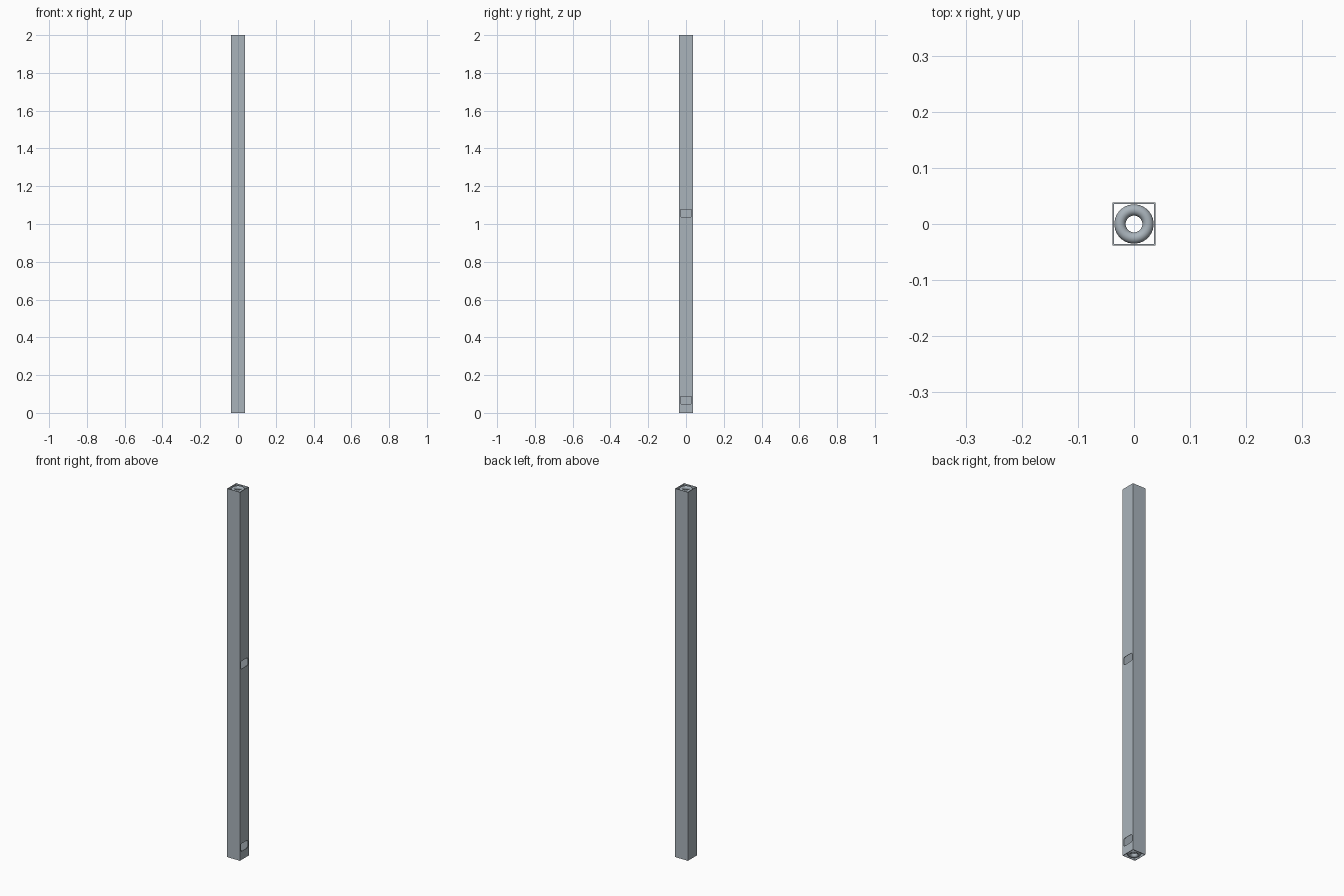
import bpy, bmesh, math

if "Cube" in bpy.data.objects:
    bpy.data.objects.remove(bpy.data.objects["Cube"])

HALF, WALL, HEIGHT = 0.038, 0.002, 2.0

steel = bpy.data.materials.new("blue_grey_steel")
steel.diffuse_color = (0.40, 0.455, 0.50, 1)
steel.use_nodes = True
steel.node_tree.nodes["Principled BSDF"].inputs["Base Color"].default_value = steel.diffuse_color


def make(name, bm):
    bmesh.ops.recalc_face_normals(bm, faces=bm.faces)
    me = bpy.data.meshes.new(name)
    bm.to_mesh(me)
    bm.free()
    me.materials.append(steel)
    ob = bpy.data.objects.new(name, me)
    bpy.context.collection.objects.link(ob)
    return ob


# thin square tube, open at both ends
bm = bmesh.new()
rings = []
for h in (HALF, HALF - WALL):
    for z in (0, HEIGHT):
        rings.append([bm.verts.new((x * h, y * h, z))
                      for x, y in ((-1, -1), (1, -1), (1, 1), (-1, 1))])
for a, b in ((0, 1), (2, 3), (0, 2), (1, 3)):
    for i in range(4):
        j = (i + 1) % 4
        bm.faces.new((rings[a][i], rings[a][j], rings[b][j], rings[b][i]))
tube = make("square_tube", bm)


# rounded openings in the right wall
def window_cutter(z, hw=0.03, hh=0.021, r=0.008):
    bm = bmesh.new()
    pts = []
    for k, (sy, sz) in enumerate(((1, 1), (-1, 1), (-1, -1), (1, -1))):
        for s in range(5):
            a = math.pi / 2 * (k + s / 4)
            pts.append((sy * (hw - r) + r * math.cos(a),
                        z + sz * (hh - r) + r * math.sin(a)))
    face = bm.faces.new([bm.verts.new((0.025, y, zz)) for y, zz in pts])
    ext = bmesh.ops.extrude_face_region(bm, geom=[face])
    top = [v for v in ext["geom"] if isinstance(v, bmesh.types.BMVert)]
    bmesh.ops.translate(bm, verts=top, vec=(0.03, 0, 0))
    bm.faces.ensure_lookup_table()
    return make("window_cutter", bm)


for z in (0.067, 1.057):
    cutter = window_cutter(z)
    mod = tube.modifiers.new("window", 'BOOLEAN')
    mod.operation = 'DIFFERENCE'
    mod.solver = 'EXACT'
    mod.object = cutter
    bpy.context.view_layer.objects.active = tube
    bpy.ops.object.modifier_apply(modifier=mod.name)
    bpy.data.objects.remove(cutter)


# thick round ring just inside each end
for name, z in (("bottom_ring", 0.0115), ("top_ring", HEIGHT - 0.0115)):
    bpy.ops.mesh.primitive_torus_add(major_radius=0.025, minor_radius=0.010,
                                     major_segments=40, minor_segments=14,
                                     location=(0, 0, z))
    ring = bpy.context.object
    ring.name = name
    ring.data.materials.append(steel)
    bpy.ops.object.shade_smooth_by_angle(angle=math.radians(40))
